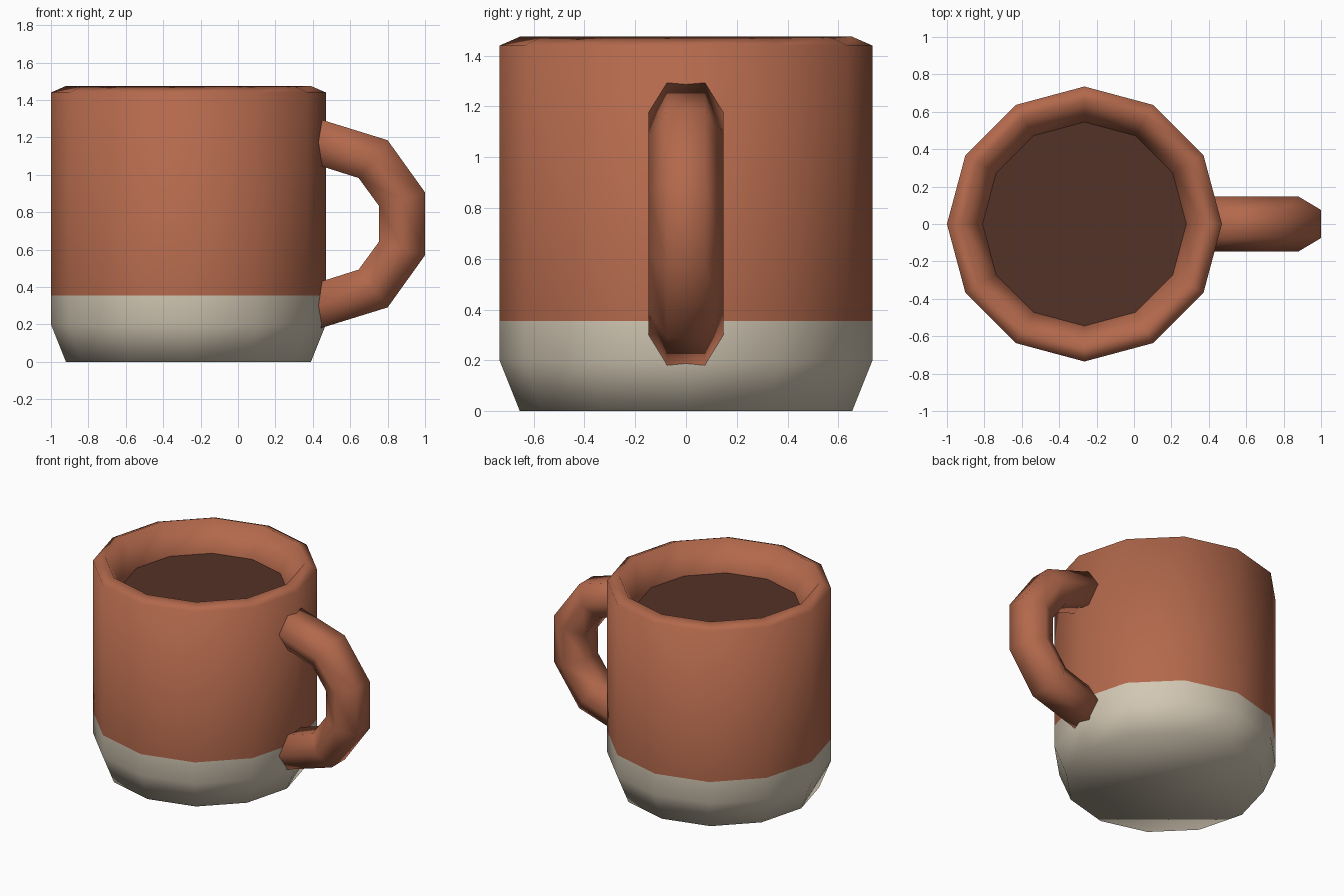
import bpy, bmesh
from math import sin, cos, pi

cube = bpy.data.objects.get("Cube")
if cube:
    bpy.data.objects.remove(cube, do_unlink=True)

CENTRE_X = -0.265
SIDES = 12


def material(name, rgb):
    mat = bpy.data.materials.new(name)
    mat.use_nodes = True
    mat.diffuse_color = (*rgb, 1)
    bsdf = mat.node_tree.nodes["Principled BSDF"]
    bsdf.inputs["Base Color"].default_value = (*rgb, 1)
    bsdf.inputs["Roughness"].default_value = 0.7
    return mat


def loft(name, rings, mats, smooth=True, rule=None):
    """Bridge consecutive rings of points and cap both ends."""
    bm = bmesh.new()
    loops = [[bm.verts.new(p) for p in ring] for ring in rings]
    for a, b in zip(loops, loops[1:]):
        n = len(a)
        for i in range(n):
            j = (i + 1) % n
            bm.faces.new((a[i], a[j], b[j], b[i]))
    bm.faces.new(loops[0][::-1])
    bm.faces.new(loops[-1])
    bmesh.ops.recalc_face_normals(bm, faces=bm.faces)
    for f in bm.faces:
        f.smooth = smooth
        if rule:
            f.material_index = rule(f)
    mesh = bpy.data.meshes.new(name)
    bm.to_mesh(mesh)
    bm.free()
    for m in mats:
        mesh.materials.append(m)
    obj = bpy.data.objects.new(name, mesh)
    bpy.context.collection.objects.link(obj)
    return obj


def circle(r, z):
    return [(CENTRE_X + r * cos(2 * pi * i / SIDES), r * sin(2 * pi * i / SIDES), z)
            for i in range(SIDES)]


terracotta = material("terracotta glaze", (0.45, 0.14, 0.072))
cream = material("cream clay", (0.64, 0.57, 0.45))
coffee = material("dark coffee", (0.088, 0.032, 0.02))

# Mug body: outer wall, bevelled rim and hollow inside
DIP = 0.355
profile = [(0.655, 0), (0.735, 0.2), (0.735, DIP), (0.735, 1.44), (0.655, 1.475),
           (0.545, 1.27), (0.54, 0.15)]


def dipped(face):
    outside = min((v.co.x - CENTRE_X) ** 2 + v.co.y ** 2 for v in face.verts) > 0.4
    return int(outside and face.calc_center_median().z < DIP)


loft("mug_body", [circle(r, z) for r, z in profile], [terracotta, cream], rule=dipped)

# Drink surface
loft("coffee_surface", [circle(0.555, 1.262), circle(0.555, 1.27)], [coffee], smooth=False)

# Handle: hexagonal tube, upper half mirrored to the lower half
MID_Z = 0.738
outer = [(0.38, 0.577), (0.80, 0.447), (1.0, 0.168)]
inner = [(0.38, 0.329), (0.645, 0.245), (0.755, 0.094)]
pairs = list(zip(outer, inner))
pairs += [((ox, -oz), (ix, -iz)) for (ox, oz), (ix, iz) in reversed(pairs)]


def hexagon(pair):
    (ox, oz), (ix, iz) = pair
    ring = []
    for y, t in [(-0.075, 0), (0.075, 0), (0.148, 0.5), (0.075, 1), (-0.075, 1), (-0.148, 0.5)]:
        ring.append((ox + (ix - ox) * t, y, MID_Z + oz + (iz - oz) * t))
    return ring


loft("handle", [hexagon(p) for p in pairs], [terracotta])
